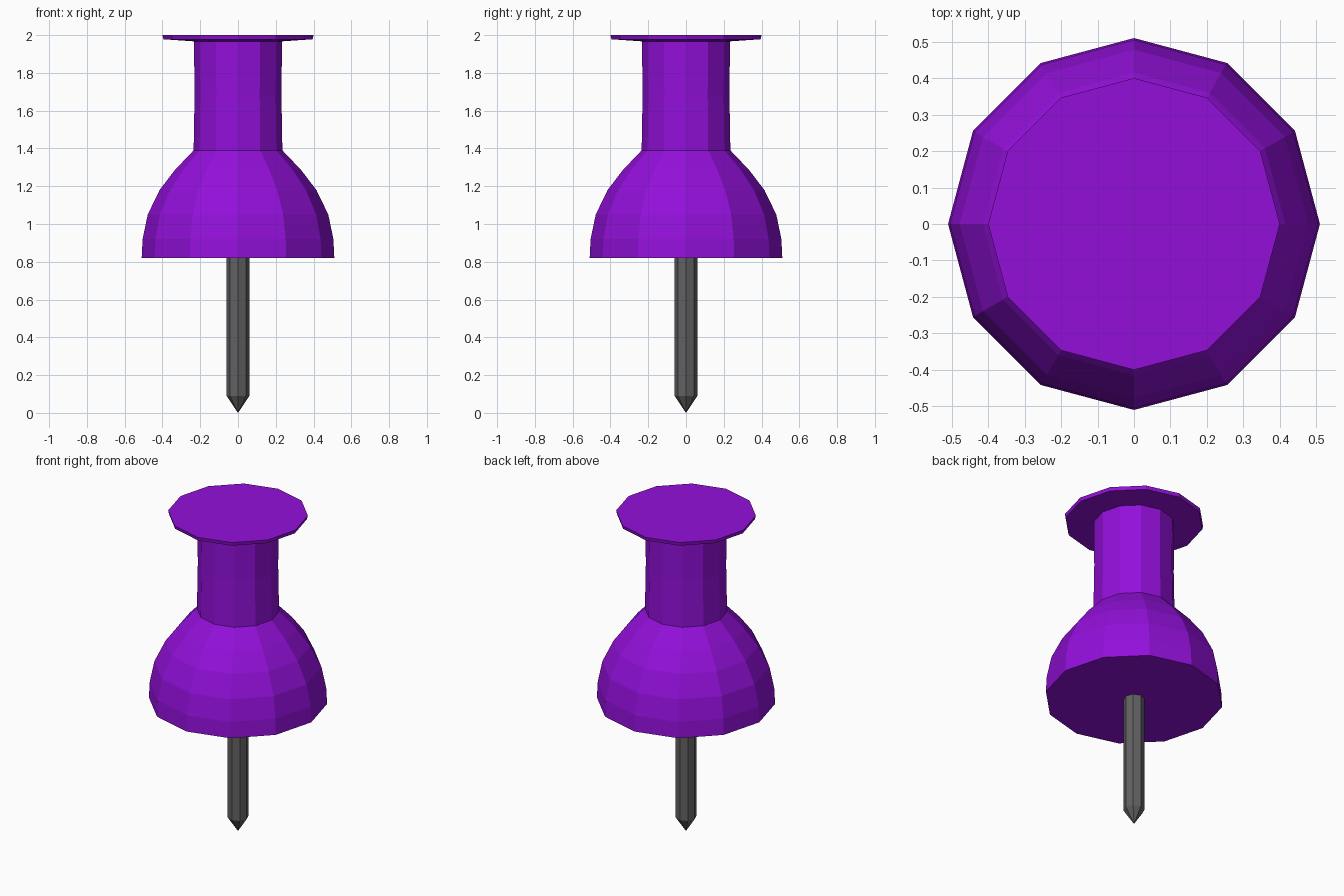
import bpy, bmesh
from math import cos, sin, tau

if "Cube" in bpy.data.objects:
    bpy.data.objects.remove(bpy.data.objects["Cube"])


def material(name, rgb):
    m = bpy.data.materials.new(name)
    m.diffuse_color = (*rgb, 1)
    m.use_nodes = True
    m.node_tree.nodes["Principled BSDF"].inputs["Base Color"].default_value = m.diffuse_color
    return m


def lathe(name, profile, sides, mat):
    """Flat-faced solid of revolution; a zero radius becomes a single point."""
    bm = bmesh.new()
    rings = []
    for r, z in profile:
        n = sides if r > 0 else 1
        rings.append([bm.verts.new((r * cos(tau * i / sides), r * sin(tau * i / sides), z))
                      for i in range(n)])
    for a, b in zip(rings, rings[1:]):
        for i in range(sides):
            j = (i + 1) % sides
            if len(a) == 1:
                bm.faces.new((a[0], b[j], b[i]))
            else:
                bm.faces.new((a[i], a[j], b[j], b[i]))
    for ring in (rings[0], rings[-1]):
        if len(ring) > 1:
            bm.faces.new(ring)
    bmesh.ops.recalc_face_normals(bm, faces=bm.faces)
    mesh = bpy.data.meshes.new(name)
    bm.to_mesh(mesh)
    bm.free()
    mesh.materials.append(mat)
    obj = bpy.data.objects.new(name, mesh)
    bpy.context.collection.objects.link(obj)
    return obj


purple = material("purple_plastic", (0.29, 0.005, 0.70))
steel = material("dark_steel", (0.12, 0.12, 0.125))

# Handle: domed base, straight neck and thin flared cap
lathe("handle", [(0.51, 0.82), (0.505, 0.92), (0.478, 1.05), (0.415, 1.18), (0.335, 1.285),
                 (0.235, 1.39), (0.23, 1.68), (0.233, 1.967), (0.395, 1.978), (0.40, 2.0)],
      12, purple)

# Pin: straight shaft with a pointed tip
lathe("pin", [(0, 0), (0.06, 0.09), (0.06, 0.84)], 8, steel)
